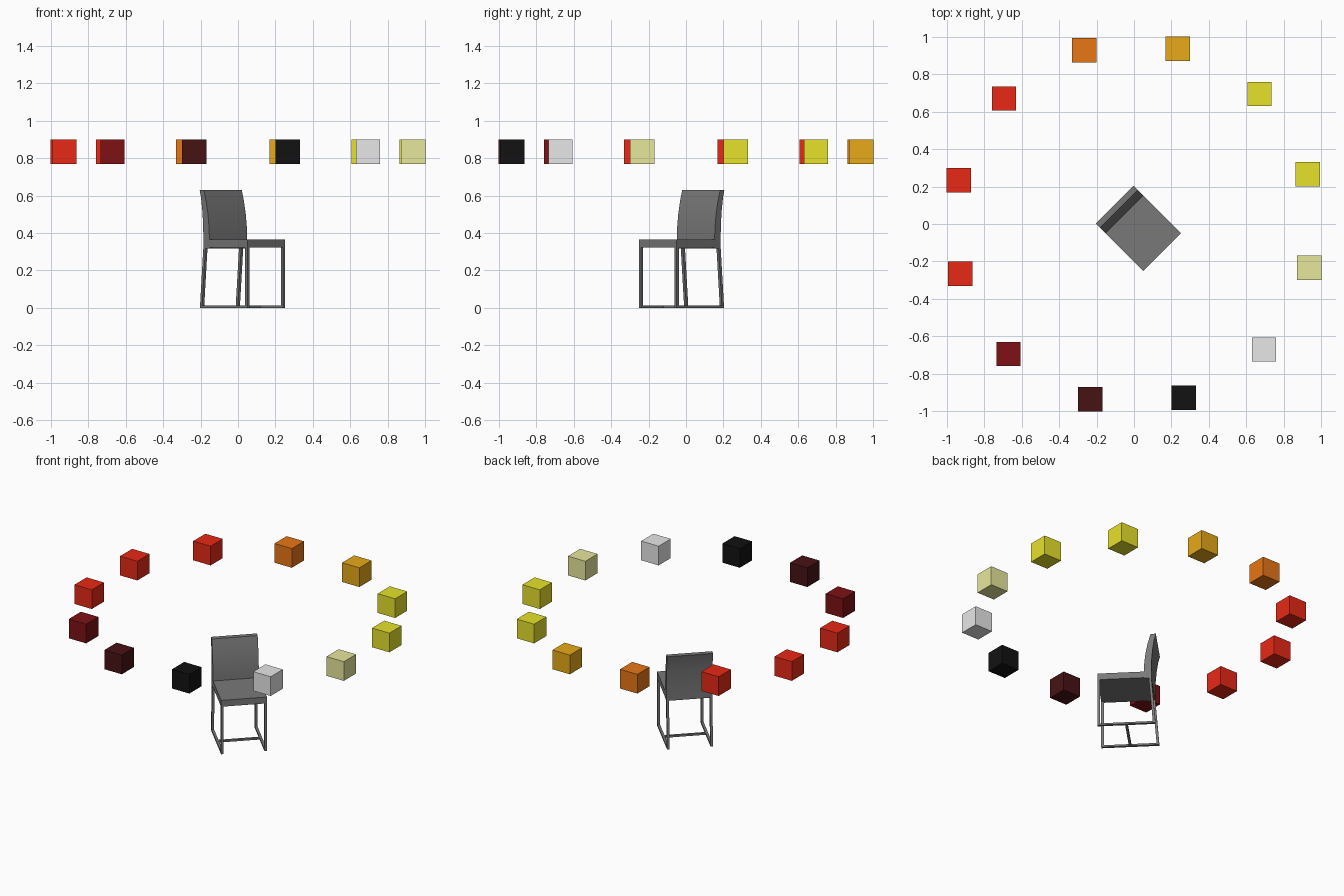
import bpy, bmesh, math
from mathutils import Vector, Matrix

cube = bpy.data.objects.get("Cube")
if cube:
    bpy.data.objects.remove(cube, do_unlink=True)


def material(name, color):
    m = bpy.data.materials.new(name)
    m.use_nodes = True
    m.diffuse_color = (*color, 1)
    m.node_tree.nodes["Principled BSDF"].inputs["Base Color"].default_value = (*color, 1)
    return m


red = material("red", (.8, .022, .008))
dark_red = material("dark red", (.21, .006, .007))
maroon = material("maroon", (.064, .006, .007))
black = material("black", (.006, .006, .006))
light_grey = material("light grey", (.8, .8, .8))
pale_yellow = material("pale yellow", (.8, .8, .33))
yellow = material("yellow", (.8, .76, .025))
amber = material("amber", (.8, .4, .01))
orange = material("orange", (.8, .18, .008))
chair_grey = material("chair grey", (.19, .19, .19))

# The chair is built facing +x, then turned to its diagonal position
TURN = Matrix.Rotation(math.radians(-45), 4, "Z")


def make(name, bm, mat, matrix):
    bmesh.ops.recalc_face_normals(bm, faces=bm.faces)
    mesh = bpy.data.meshes.new(name)
    bm.to_mesh(mesh)
    bm.free()
    mesh.materials.append(mat)
    obj = bpy.data.objects.new(name, mesh)
    obj.matrix_world = matrix
    bpy.context.collection.objects.link(obj)
    return obj


def box(name, size, mat, matrix):
    bm = bmesh.new()
    bmesh.ops.create_cube(bm, size=1)
    bmesh.ops.scale(bm, vec=size, verts=bm.verts)
    return make(name, bm, mat, matrix)


def prism(name, profile, y0, y1, mat):
    """Extrude an (x, z) profile sideways from y0 to y1."""
    bm = bmesh.new()
    face = bm.faces.new([bm.verts.new((x, y0, z)) for x, z in profile])
    out = bmesh.ops.extrude_face_region(bm, geom=[face])
    moved = [v for v in out["geom"] if isinstance(v, bmesh.types.BMVert)]
    bmesh.ops.translate(bm, vec=(0, y1 - y0, 0), verts=moved)
    return make(name, bm, mat, TURN)


# Ring of floating cubes, 30 degrees apart
ring = [yellow, yellow, amber, orange, red, red, red,
        dark_red, maroon, black, light_grey, pale_yellow]
for i, mat in enumerate(ring):
    a = math.radians(16 + 30 * i)
    place = Matrix.Translation((.966 * math.cos(a), .966 * math.sin(a), .835))
    box(f"ring_cube_{i + 1}", (.13, .13, .13), mat, place)

# Seat cushion and curved backrest
HALF = .143
prism("seat", [(-.08, .322), (.213, .322), (.213, .365), (-.08, .365)],
      -HALF, HALF, chair_grey)
back = prism("backrest",
             [(-.119, .318), (-.119, .38), (-.121, .45), (-.128, .53), (-.137, .59),
              (-.147, .63), (-.115, .63), (-.098, .57), (-.084, .5), (-.076, .43),
              (-.073, .365), (-.073, .318)],
             -HALF, HALF, chair_grey)
bpy.context.view_layer.objects.active = back
back.select_set(True)
bpy.ops.object.shade_smooth_by_angle(angle=math.radians(30))

# Sled frame: legs and floor runners on both sides
T = .016
for side, s in (("left", 1), ("right", -1)):
    y0, y1 = sorted((s * HALF, s * (HALF - T)))
    prism(f"{side}_front_leg", [(.213 - T, 0), (.213, 0), (.213, .325), (.213 - T, .325)],
          y0, y1, chair_grey)
    prism(f"{side}_rear_leg", [(-.145, 0), (-.145 + T, 0), (-.119 + T, .325), (-.119, .325)],
          y0, y1, chair_grey)
    prism(f"{side}_runner", [(-.14, 0), (.21, 0), (.21, .012), (-.14, .012)],
          y0, y1, chair_grey)

# Bar joining the two runners
box("cross_bar", (T, 2 * HALF - T, .012), chair_grey,
    TURN @ Matrix.Translation((.035, 0, .006)))
